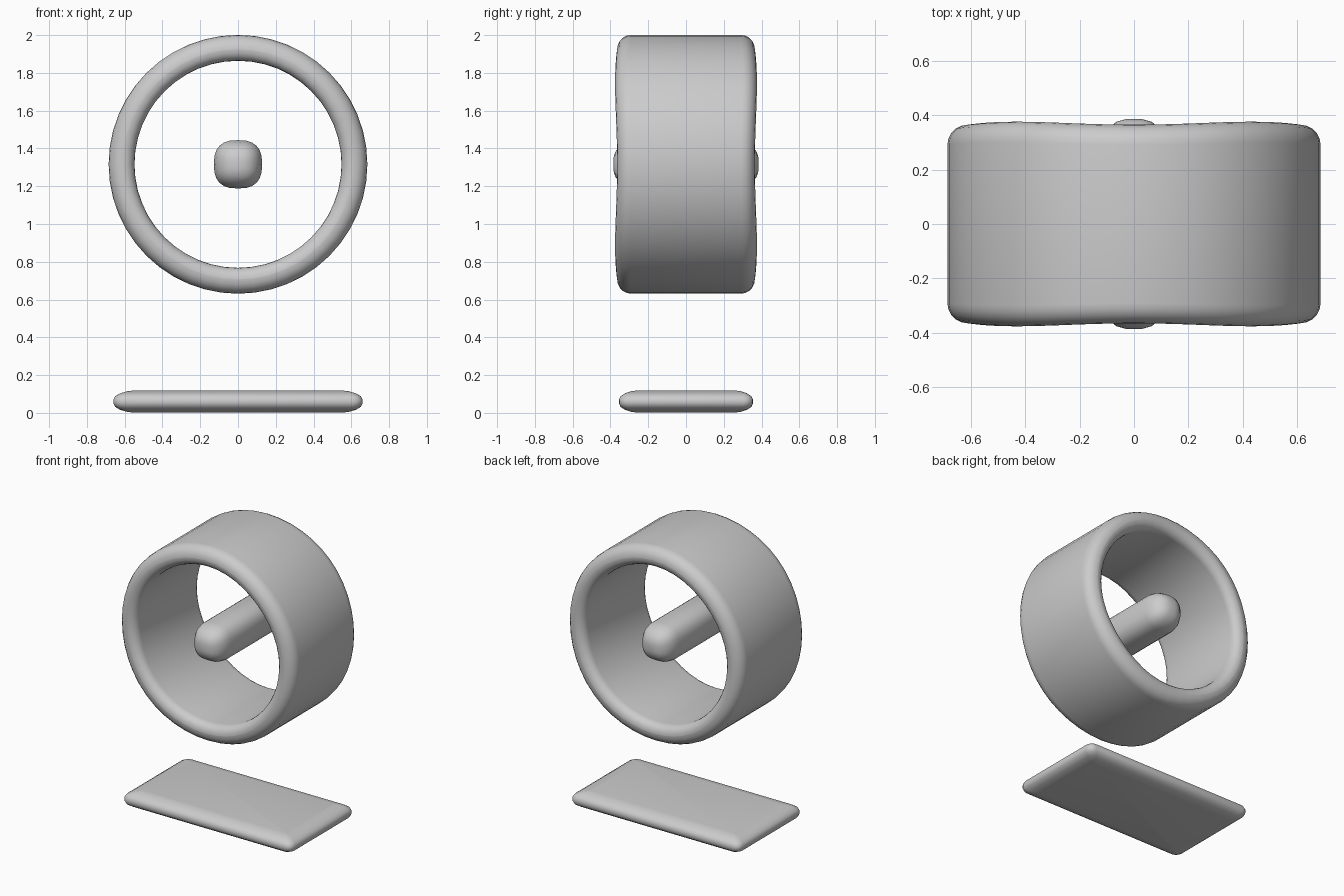
import bpy, bmesh, math

if "Cube" in bpy.data.objects:
    bpy.data.objects.remove(bpy.data.objects["Cube"], do_unlink=True)

grey = bpy.data.materials.new("light_grey")
grey.use_nodes = True
colour = (0.6, 0.6, 0.6, 1)
grey.diffuse_color = colour
grey.node_tree.nodes["Principled BSDF"].inputs["Base Color"].default_value = colour

CENTRE = 1.316   # height of the ring axis


def make(name, bm):
    """Turn a bmesh into a smooth, grey object."""
    bmesh.ops.recalc_face_normals(bm, faces=bm.faces)
    mesh = bpy.data.meshes.new(name)
    bm.to_mesh(mesh)
    bm.free()
    mesh.materials.append(grey)
    for p in mesh.polygons:
        p.use_smooth = True
    obj = bpy.data.objects.new(name, mesh)
    bpy.context.collection.objects.link(obj)
    return obj


def rounded(t, a, b, n):
    """Point on a superellipse with half sizes a, b and exponent n."""
    c, s = math.cos(t), math.sin(t)
    return (a * math.copysign(abs(c) ** (2 / n), c),
            b * math.copysign(abs(s) ** (2 / n), s))


def skin(bm, rings, closed):
    """Bridge equal loops of points; cap both ends if open."""
    loops = [[bm.verts.new(p) for p in ring] for ring in rings]
    n = len(loops[0])
    for i in range(len(loops) if closed else len(loops) - 1):
        a, b = loops[i], loops[(i + 1) % len(loops)]
        for j in range(n):
            k = (j + 1) % n
            bm.faces.new((a[j], a[k], b[k], b[j]))
    if not closed:
        bm.faces.new(loops[0])
        bm.faces.new(loops[-1])


# Wide ring: rounded section swept around the y axis, edges slightly wavy
def corner_arc(cx, cy, r, start):
    return [(cx + r * math.cos(start + k * math.pi / 10),
             cy + r * math.sin(start + k * math.pi / 10)) for k in range(6)]


OUT, INN, HALF = 0.685, 0.548, 0.37
section = (corner_arc(OUT - 0.075, HALF - 0.075, 0.075, 0)
           + corner_arc(INN + 0.06, HALF - 0.06, 0.06, math.pi / 2)
           + corner_arc(INN + 0.06, 0.06 - HALF, 0.06, math.pi)
           + corner_arc(OUT - 0.075, 0.075 - HALF, 0.075, 1.5 * math.pi))
SEGMENTS = 48
rings = []
for i in range(SEGMENTS):
    t = math.tau * i / SEGMENTS
    wave = 1 - 0.015 * math.cos(4 * t)
    rings.append([(r * math.cos(t), y * wave, CENTRE + r * math.sin(t))
                  for r, y in section])
bm = bmesh.new()
skin(bm, rings, closed=True)
make("outer_ring", bm)

# Centre rod: squarish round section with domed ends
half_profile = [(0.385, 0.03), (0.375, 0.065), (0.35, 0.095), (0.31, 0.118), (0.26, 0.128)]
stations = [(-y, r) for y, r in half_profile] + [(y, r) for y, r in reversed(half_profile)]
rings = []
for y, r in stations:
    loop = [rounded(math.tau * j / 24, r, r, 2.6) for j in range(24)]
    rings.append([(x, y, CENTRE + z) for x, z in loop])
bm = bmesh.new()
skin(bm, rings, closed=False)
make("centre_rod", bm)

# Base plate: flat slab with rounded rim
bm = bmesh.new()
bmesh.ops.create_cube(bm, size=1)
for v in bm.verts:
    v.co = (v.co.x * 1.32, v.co.y * 0.71, v.co.z * 0.115 + 0.0625)
upright = [e for e in bm.edges if abs(e.verts[0].co.z - e.verts[1].co.z) > 0.05]
bmesh.ops.bevel(bm, geom=upright, offset=0.05, segments=4, profile=0.5, affect='EDGES')
rim = [e for e in bm.edges if abs(e.verts[0].co.z - e.verts[1].co.z) < 0.01]
bmesh.ops.bevel(bm, geom=rim, offset=0.048, segments=4, profile=0.5, affect='EDGES')
for v in bm.verts:   # flatten the rim into a softer, wider curve
    top = abs(v.co.z - 0.0625) / 0.0575
    v.co.x -= math.copysign(0.05 * top ** 3, v.co.x)
    v.co.y -= math.copysign(0.04 * top ** 3, v.co.y)
    v.co.z = max(0, v.co.z - 0.0025)
make("base_plate", bm)

for o in bpy.context.scene.objects:
    o.select_set(o.type == 'MESH')
bpy.context.view_layer.objects.active = bpy.data.objects["outer_ring"]
bpy.ops.object.shade_smooth_by_angle(angle=math.radians(50))
